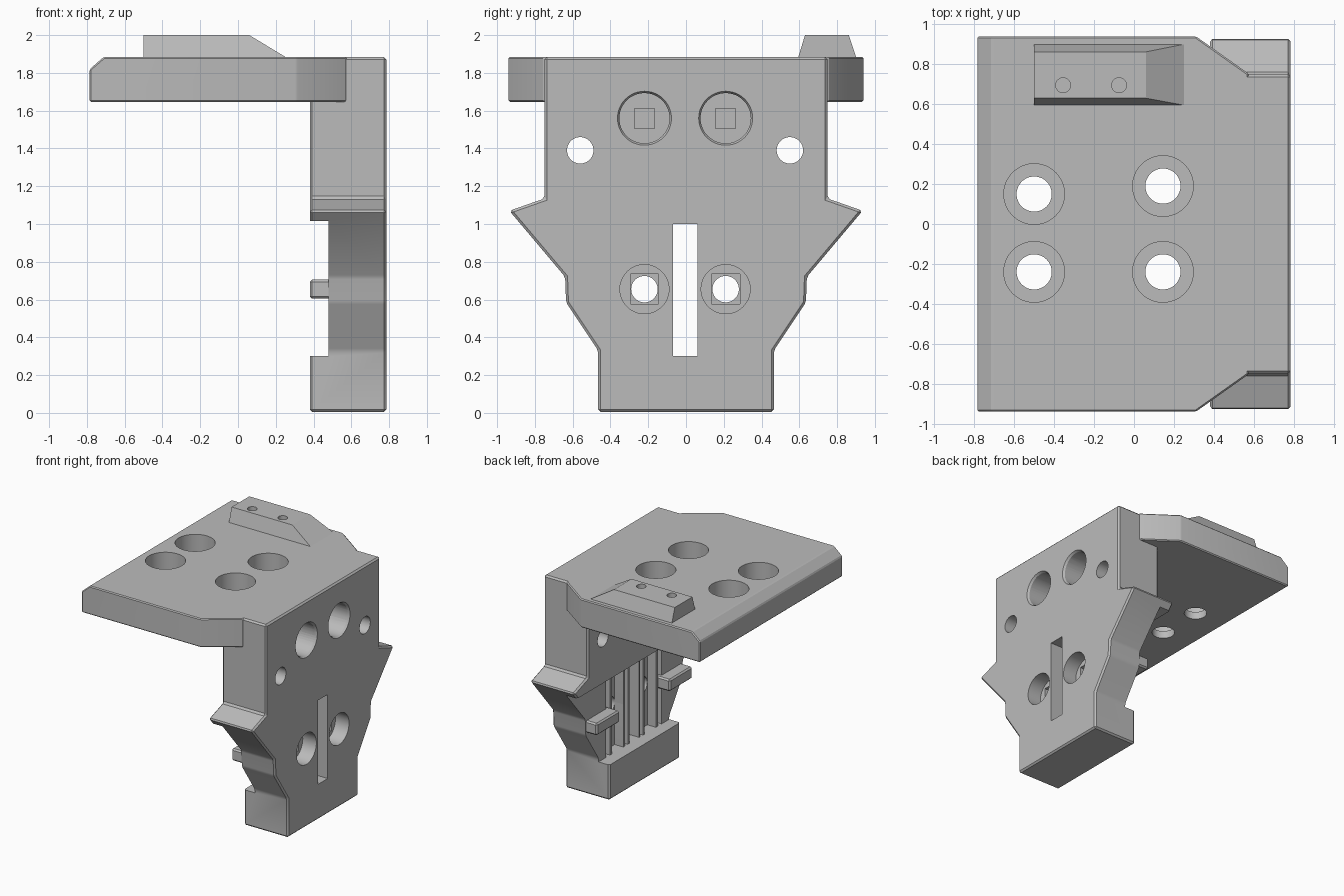
import bpy, bmesh, math
from mathutils import Vector, Matrix

if "Cube" in bpy.data.objects:
    bpy.data.objects.remove(bpy.data.objects["Cube"], do_unlink=True)

grey = bpy.data.materials.new("plain_grey")
grey.use_nodes = True
colour = (0.5, 0.5, 0.5, 1)
grey.diffuse_color = colour
grey.node_tree.nodes["Principled BSDF"].inputs["Base Color"].default_value = colour


def finish(name, bm):
    bmesh.ops.recalc_face_normals(bm, faces=bm.faces[:])
    mesh = bpy.data.meshes.new(name)
    bm.to_mesh(mesh)
    bm.free()
    mesh.materials.append(grey)
    obj = bpy.data.objects.new(name, mesh)
    bpy.context.collection.objects.link(obj)
    return obj


def prism(points, offset):
    """Extrude a closed outline along an offset vector."""
    bm = bmesh.new()
    face = bm.faces.new([bm.verts.new(p) for p in points])
    out = bmesh.ops.extrude_face_region(bm, geom=[face])
    bmesh.ops.translate(bm, vec=offset,
                        verts=[v for v in out["geom"] if isinstance(v, bmesh.types.BMVert)])
    return bm


def box(name, x, y, z):
    return finish(name, prism([(x[0], y[0], z[0]), (x[1], y[0], z[0]),
                               (x[1], y[1], z[0]), (x[0], y[1], z[0])], (0, 0, z[1] - z[0])))


def rod(name, axis, centre, radius, length, end_radius=None):
    bm = bmesh.new()
    turn = Matrix.Rotation(math.pi / 2, 4, 'Y') if axis == 'X' else Matrix()
    bmesh.ops.create_cone(bm, cap_ends=True, segments=48, radius1=radius,
                          radius2=radius if end_radius is None else end_radius,
                          depth=length, matrix=Matrix.Translation(centre) @ turn)
    return finish(name, bm)


def apply(obj, mod):
    bpy.ops.object.select_all(action='DESELECT')
    bpy.context.view_layer.objects.active = obj
    obj.select_set(True)
    bpy.ops.object.modifier_apply(modifier=mod.name)


def chamfer(obj, width, segments=1):
    mod = obj.modifiers.new("chamfer", 'BEVEL')
    mod.width, mod.segments, mod.limit_method = width, segments, 'ANGLE'
    mod.angle_limit = math.radians(25)
    apply(obj, mod)


def combine(obj, tool, operation='DIFFERENCE'):
    mod = obj.modifiers.new("combine", 'BOOLEAN')
    mod.operation, mod.solver, mod.object = operation, 'EXACT', tool
    apply(obj, mod)
    bpy.data.objects.remove(tool, do_unlink=True)


# Upright wall with stepped, flared sides
half = [(0.465, 0.005), (0.465, 0.33), (0.635, 0.585), (0.64, 0.72),
        (0.935, 1.07), (0.75, 1.135), (0.75, 1.885)]
outline = half + [(-y, z) for y, z in reversed(half)]
bracket = finish("bracket", prism([(0.38, y, z) for y, z in outline], (0.405, 0, 0)))
chamfer(bracket, 0.013)

# Inner recess of the wall, then clamp channels
combine(bracket, box("recess", (0.2, 0.48), (-1.2, 1.2), (0.3, 1.015)))
for side in (-1, 1):
    for centre, width, depth in ((0.215, 0.15, 0.08), (0.1, 0.04, 0.05), (0.34, 0.05, 0.05)):
        y = side * centre
        combine(bracket, box("channel", (0.4, 0.48 + depth),
                             (y - width / 2, y + width / 2), (0.3, 1.0)))
    # Side ribs crossing the recess
    rib = box("rib", (0.38, 0.52), sorted((side * 0.33, side * 0.63)), (0.605, 0.705))
    chamfer(rib, 0.012)
    combine(bracket, rib, 'UNION')

# Top plate with cut corners and a sloped free edge
half = [(-0.785, 0.94), (0.31, 0.94), (0.575, 0.752)]
outline = half + [(x, -y) for x, y in reversed(half)]
bm = prism([(x, y, 1.647) for x, y in outline], (0, 0, 0.238))
cut = bmesh.ops.bisect_plane(bm, geom=bm.verts[:] + bm.edges[:] + bm.faces[:],
                             plane_co=(-0.785, 0, 1.82), plane_no=(-0.065, 0, 0.075),
                             clear_outer=True)
bmesh.ops.holes_fill(bm, edges=[e for e in cut["geom_cut"] if isinstance(e, bmesh.types.BMEdge)])
plate = finish("top_plate", bm)
chamfer(plate, 0.008)
combine(bracket, plate, 'UNION')

# Tapered stop block on the plate
bm = bmesh.new()
low = [(-0.5, 0.595), (0.25, 0.595), (0.25, 0.9), (-0.5, 0.9)]
high = [(-0.5, 0.63), (0.06, 0.63), (0.06, 0.862), (-0.5, 0.862)]
base = [bm.verts.new((x, y, 1.885)) for x, y in low]
foot = [bm.verts.new((x, y, 1.86)) for x, y in low]
top = [bm.verts.new((x, y, 2.0)) for x, y in high]
bm.faces.new(foot)
bm.faces.new(top)
for i in range(4):
    j = (i + 1) % 4
    bm.faces.new((foot[i], foot[j], base[j], base[i]))
    bm.faces.new((base[i], base[j], top[j], top[i]))
combine(bracket, finish("stop_block", bm), 'UNION')
for x in (-0.355, -0.075):
    combine(bracket, rod("pin_hole", 'Z', (x, 0.695, 1.98), 0.037, 0.2))

# Counterbored plate holes
for x, y in ((-0.5, 0.15), (-0.5, -0.24), (0.145, 0.19), (0.145, -0.24)):
    combine(bracket, rod("plate_bore", 'Z', (x, y, 1.82), 0.152, 0.22))
    combine(bracket, rod("plate_hole", 'Z', (x, y, 1.7), 0.088, 0.3))

# Wall slot and holes
combine(bracket, box("slot", (0.2, 1.0), (-0.07, 0.06), (0.3, 1.0)))
for y in (-0.22, 0.21):
    combine(bracket, rod("upper_bore", 'X', (0.7, y, 1.56), 0.133, 0.26))
    combine(bracket, rod("upper_bore_rim", 'X', (0.775, y, 1.56), 0.125, 0.04, 0.149))
    combine(bracket, box("upper_pocket", (0.52, 0.62), (y - 0.053, y + 0.053), (1.505, 1.612)))
    combine(bracket, rod("lower_bore", 'X', (0.76, y, 0.655), 0.13, 0.2))
    combine(bracket, box("lower_pocket", (0.61, 0.7), (y - 0.075, y + 0.075), (0.577, 0.735)))
    combine(bracket, rod("lower_hole", 'X', (0.6, y, 0.655), 0.07, 0.8))
for y in (-0.56, 0.55):
    combine(bracket, rod("side_hole", 'X', (0.6, y, 1.39), 0.07, 0.8))

bpy.ops.object.select_all(action='DESELECT')
bpy.context.view_layer.objects.active = bracket
bracket.select_set(True)
bpy.ops.object.shade_smooth_by_angle(angle=math.radians(20))
